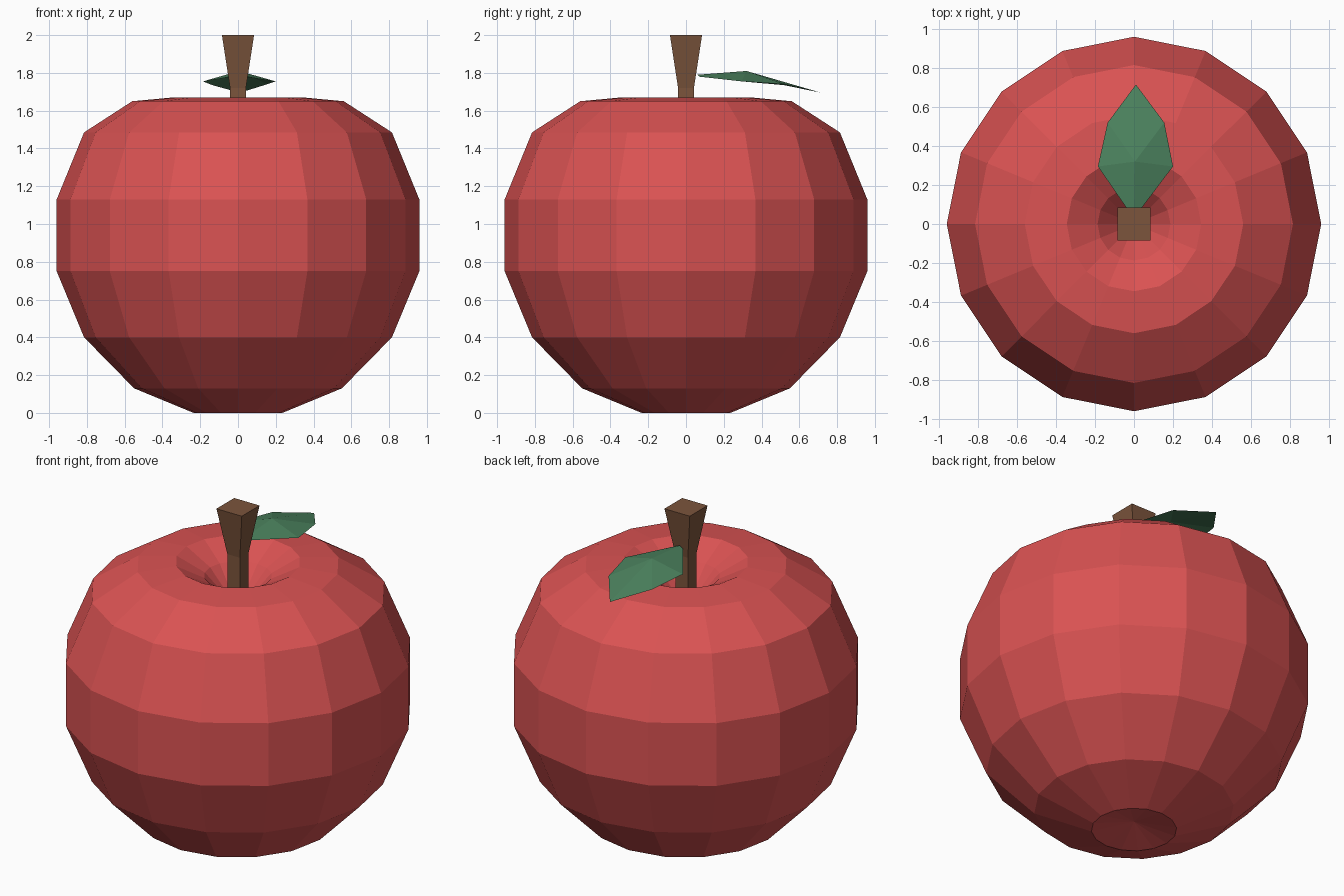
import bpy
from math import cos, sin, pi

if "Cube" in bpy.data.objects:
    bpy.data.objects.remove(bpy.data.objects["Cube"])


def make_object(name, verts, faces, color):
    mesh = bpy.data.meshes.new(name)
    mesh.from_pydata(verts, [], faces)
    mesh.update()
    mat = bpy.data.materials.new(name + "_material")
    mat.diffuse_color = color
    mat.use_nodes = True
    mat.node_tree.nodes["Principled BSDF"].inputs["Base Color"].default_value = mat.diffuse_color
    mesh.materials.append(mat)
    obj = bpy.data.objects.new(name, mesh)
    bpy.context.collection.objects.link(obj)
    return obj


def bridge(rings, n):
    """Quads joining consecutive rings of n vertices, listed bottom to top."""
    return [(r * n + i, r * n + (i + 1) % n, (r + 1) * n + (i + 1) % n, (r + 1) * n + i)
            for r in range(rings - 1) for i in range(n)]


# Apple body: revolved profile with dimples at both poles
SIDES = 16
profile = [(0.235, 0.0), (0.55, 0.13), (0.815, 0.40), (0.96, 0.75), (0.96, 1.13),
           (0.815, 1.485), (0.56, 1.65), (0.345, 1.67), (0.187, 1.585)]
verts = [(r * cos(2 * pi * i / SIDES), r * sin(2 * pi * i / SIDES), z)
         for r, z in profile for i in range(SIDES)]
faces = bridge(len(profile), SIDES)
bottom, top = len(verts), len(verts) + 1
verts += [(0, 0, 0.05), (0, 0, 1.38)]
last = (len(profile) - 1) * SIDES
for i in range(SIDES):
    j = (i + 1) % SIDES
    faces += [(j, i, bottom), (last + i, last + j, top)]
make_object("apple_body", verts, faces, (0.70, 0.085, 0.085, 1))

# Stem: square section flaring to the top
stem = [(0.042, 1.40), (0.042, 1.72), (0.085, 2.0)]
verts = [(sx * h, sy * h, z) for h, z in stem
         for sx, sy in ((-1, -1), (1, -1), (1, 1), (-1, 1))]
faces = bridge(3, 4) + [(3, 2, 1, 0), (8, 9, 10, 11)]
make_object("stem", verts, faces, (0.20, 0.09, 0.045, 1))

# Leaf: creased sheet, central rib first, then right and left edges
verts = [(0, 0.06, 1.79), (0.005, 0.32, 1.81), (0.01, 0.715, 1.695),
         (0.03, 0.07, 1.78), (0.2, 0.295, 1.755), (0.155, 0.52, 1.74),
         (-0.03, 0.07, 1.78), (-0.185, 0.295, 1.755), (-0.135, 0.52, 1.735)]
faces = [(0, 3, 4, 1), (1, 4, 5), (1, 5, 2), (0, 1, 7, 6), (1, 8, 7), (1, 2, 8)]
make_object("leaf", verts, faces, (0.07, 0.22, 0.11, 1))
